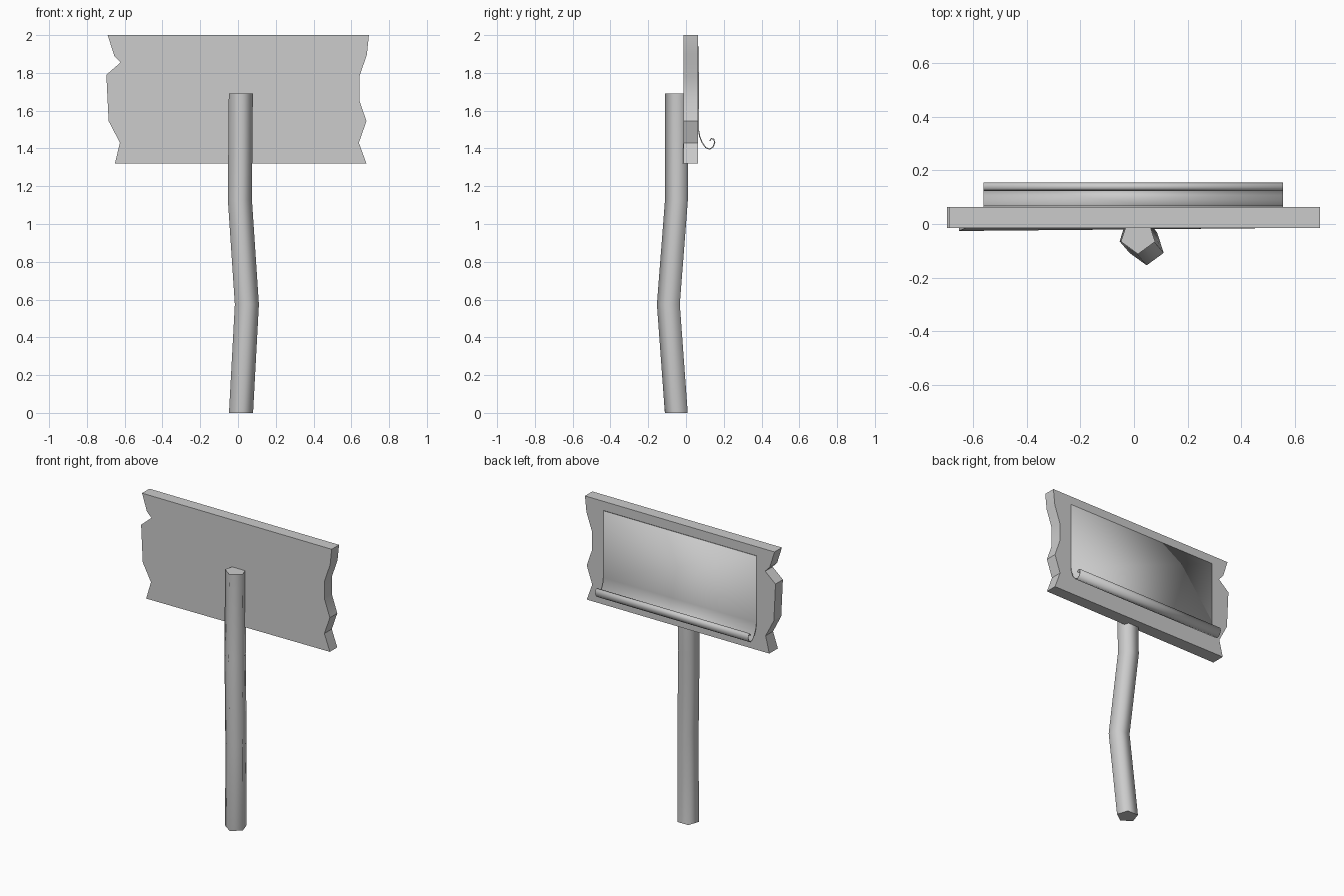
import bpy, bmesh, math
from mathutils import Vector

cube = bpy.data.objects.get("Cube")
if cube:
    bpy.data.objects.remove(cube, do_unlink=True)

GREY = 0.6
grey = bpy.data.materials.new("plain grey")
grey.use_nodes = True
grey.diffuse_color = (GREY, GREY, GREY, 1)
grey.node_tree.nodes["Principled BSDF"].inputs["Base Color"].default_value = (GREY, GREY, GREY, 1)


def finish(name, bm, angle):
    """Turn a bmesh into a grey object, smooth below the given angle."""
    bmesh.ops.recalc_face_normals(bm, faces=bm.faces)
    mesh = bpy.data.meshes.new(name)
    bm.to_mesh(mesh)
    bm.free()
    mesh.materials.append(grey)
    obj = bpy.data.objects.new(name, mesh)
    bpy.context.collection.objects.link(obj)
    bpy.ops.object.select_all(action="DESELECT")
    obj.select_set(True)
    bpy.context.view_layer.objects.active = obj
    bpy.ops.object.shade_smooth_by_angle(angle=math.radians(angle))
    return obj


def bridge(bm, a, b, closed=True):
    """Join two rows of vertices with quads."""
    for i in range(len(a) if closed else len(a) - 1):
        j = (i + 1) % len(a)
        bm.faces.new((a[i], a[j], b[j], b[i]))


# Crooked five-sided post, one corner facing the front
SIDES, RADIUS = 5, 0.067
bm = bmesh.new()
rings = []
for centre in ((0.016, -0.045, 0), (0.047, -0.087, 0.575), (0.01, -0.044, 1.13), (0.015, -0.045, 1.69)):
    ring = []
    for i in range(SIDES):
        a = math.tau * i / SIDES - math.pi / 2
        ring.append(bm.verts.new(Vector(centre) + RADIUS * Vector((math.cos(a), math.sin(a), 0))))
    rings.append(ring)
for low, high in zip(rings, rings[1:]):
    bridge(bm, low, high)
bm.faces.new(rings[0])
bm.faces.new(rings[-1])
finish("post", bm, 80)

# Board with broken ends
left_end = [(-0.69, 2), (-0.655, 1.89), (-0.622, 1.855), (-0.697, 1.79),
            (-0.685, 1.545), (-0.625, 1.43), (-0.652, 1.32)]
right_end = [(0.68, 1.32), (0.64, 1.43), (0.68, 1.545), (0.642, 1.655),
             (0.642, 1.78), (0.682, 1.895), (0.693, 2)]
outline = left_end + right_end
FRONT, BACK = -0.014, 0.063
bm = bmesh.new()
front = []
for x, z in outline:
    # The lower edge bulges forward slightly towards the right-hand end
    bulge = 0.012 * (0.5 - x / 1.3) if z < 1.4 else 0
    front.append(bm.verts.new((x, FRONT - bulge, z)))
back = [bm.verts.new((x, BACK, z)) for x, z in outline]
bridge(bm, front, back)
bm.faces.new(front)
bm.faces.new(back)
finish("board", bm, 20)

# Thin sheet on the back with a curled lower edge
profile = [(0.066, 1.94), (0.066, 1.50), (0.072, 1.465), (0.086, 1.43), (0.105, 1.404),
           (0.125, 1.396), (0.143, 1.408), (0.152, 1.43), (0.147, 1.45), (0.134, 1.452), (0.125, 1.44)]
bm = bmesh.new()
sides = [[bm.verts.new((x, y, z)) for y, z in profile] for x in (-0.56, 0.555)]
bridge(bm, *sides, closed=False)
sheet = finish("curled_sheet", bm, 60)
solid = sheet.modifiers.new("thickness", "SOLIDIFY")
solid.thickness = 0.006
solid.offset = 0
